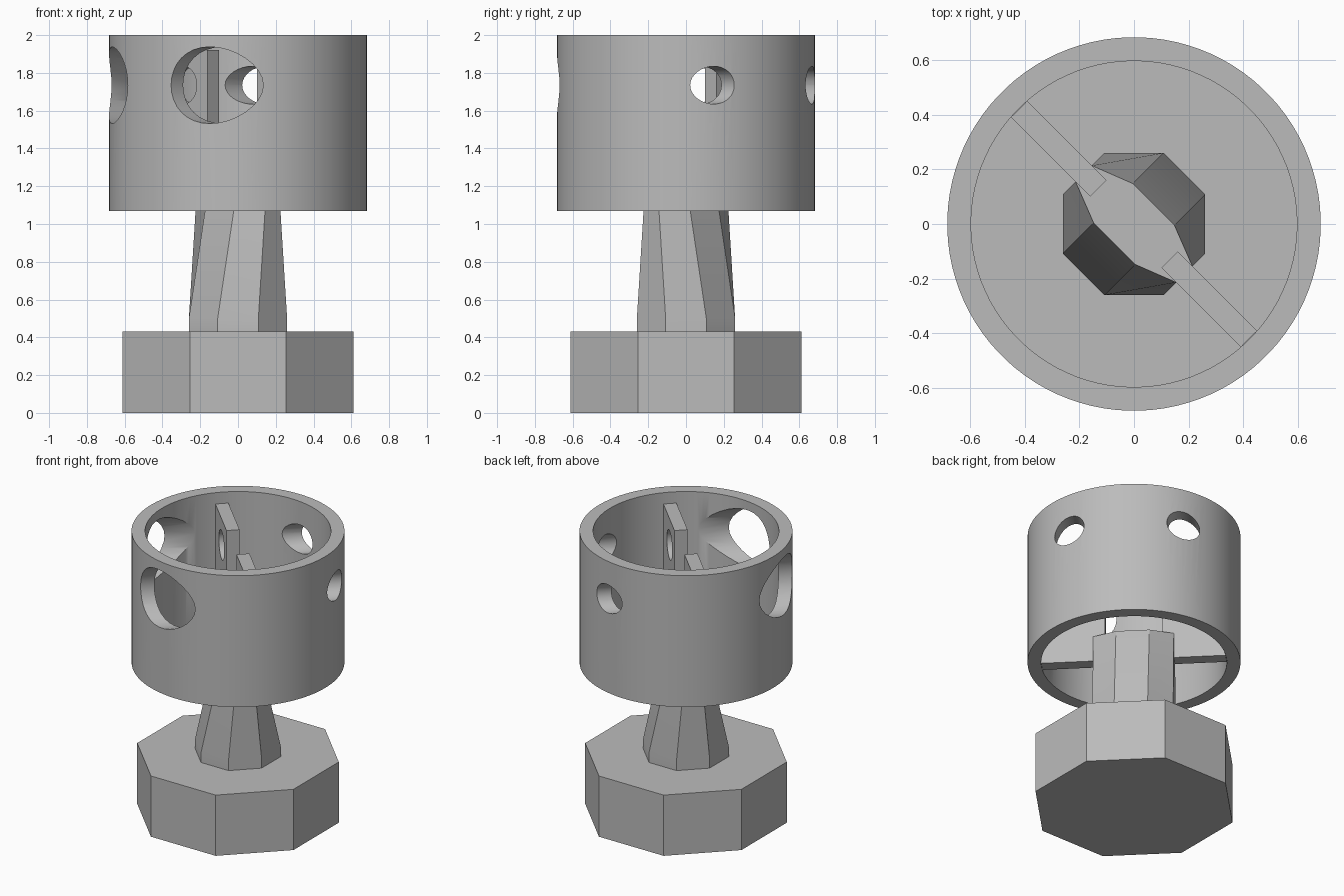
import bpy, bmesh, math
from mathutils import Matrix

if "Cube" in bpy.data.objects:
    bpy.data.objects.remove(bpy.data.objects["Cube"], do_unlink=True)

GREY = (0.5, 0.5, 0.5, 1.0)
grey = bpy.data.materials.new("plain grey")
grey.use_nodes = True
grey.diffuse_color = GREY
grey.node_tree.nodes["Principled BSDF"].inputs["Base Color"].default_value = GREY

# Parts are laid out with the web along x, then turned to the diagonal
TURN = Matrix.Rotation(math.radians(-45), 4, "Z")
OCT = math.cos(math.pi / 8)


def make(name, bm):
    bmesh.ops.recalc_face_normals(bm, faces=bm.faces)
    mesh = bpy.data.meshes.new(name)
    bm.to_mesh(mesh)
    bm.free()
    mesh.materials.append(grey)
    ob = bpy.data.objects.new(name, mesh)
    bpy.context.collection.objects.link(ob)
    return ob


def loft(name, sections, sides):
    """Stack of regular rings (x radius, y radius, z), capped at both ends."""
    bm = bmesh.new()
    loops = []
    for rx, ry, z in sections:
        angles = [(i + 0.5) * math.tau / sides for i in range(sides)]
        loops.append([bm.verts.new((rx * math.cos(a), ry * math.sin(a), z)) for a in angles])
    for low, high in zip(loops, loops[1:]):
        for i in range(sides):
            j = (i + 1) % sides
            bm.faces.new((low[i], low[j], high[j], high[i]))
    bm.faces.new(loops[0])
    bm.faces.new(loops[-1])
    return make(name, bm)


def bore(x, radius, y0, y1):
    """Round cutter along y at the height of the cross holes."""
    bm = bmesh.new()
    place = Matrix.Translation((x, (y0 + y1) / 2, 1.735)) @ Matrix.Rotation(math.pi / 2, 4, "X")
    bmesh.ops.create_cone(bm, cap_ends=True, segments=32, radius1=radius,
                          radius2=radius, depth=y1 - y0, matrix=place)
    ob = make("bore_cutter", bm)
    ob.hide_render = True
    return ob


def cut(target, cutters):
    bpy.context.view_layer.objects.active = target
    for c in cutters:
        mod = target.modifiers.new("cut", "BOOLEAN")
        mod.operation, mod.solver, mod.object = "DIFFERENCE", "EXACT", c
        bpy.ops.object.modifier_apply(modifier=mod.name)


# Octagonal foot
foot = loft("foot", [(0.612 / OCT, 0.612 / OCT, 0), (0.612 / OCT, 0.612 / OCT, 0.43)], 8)

# Stem: octagon flattening towards the web
r = 0.26 / OCT
stem = loft("stem", [(r, r, 0.42), (r, r, 0.5), (r, r * 0.39, 1.25)], 8)

# Hollow collar
collar = loft("collar", [(0.683, 0.683, 1.07), (0.683, 0.683, 2)], 96)
hollow = loft("hollow_cutter", [(0.596, 0.596, 1), (0.596, 0.596, 2.1)], 96)

# Dividing web with a central notch
bm = bmesh.new()
right = [(0.594, 1.07), (0.594, 1.92), (0.184, 1.92), (0.184, 1.2)]
outline = right + [(-x, z) for x, z in reversed(right)]
face = bm.faces.new([bm.verts.new((x, -0.0425, z)) for x, z in outline])
grown = bmesh.ops.extrude_face_region(bm, geom=[face])["geom"]
bmesh.ops.translate(bm, vec=(0, 0.085, 0),
                    verts=[g for g in grown if isinstance(g, bmesh.types.BMVert)])
web = make("web", bm)

# Two cross holes: narrow through web and one wall, wide through the other
narrow = [bore(s * 0.367, 0.1, -0.1, 0.8) for s in (-1, 1)]
wide = [bore(s * 0.365, 0.203, -0.8, -0.1) for s in (-1, 1)]
cut(collar, [hollow] + narrow + wide)
cut(web, narrow)
for c in [hollow] + narrow + wide:
    bpy.data.objects.remove(c, do_unlink=True)

# Turn to the diagonal and shade
for ob in (foot, stem, collar, web):
    ob.data.transform(TURN)
    bpy.ops.object.select_all(action="DESELECT")
    ob.select_set(True)
    bpy.context.view_layer.objects.active = ob
    bpy.ops.object.shade_smooth_by_angle(angle=math.radians(30))
